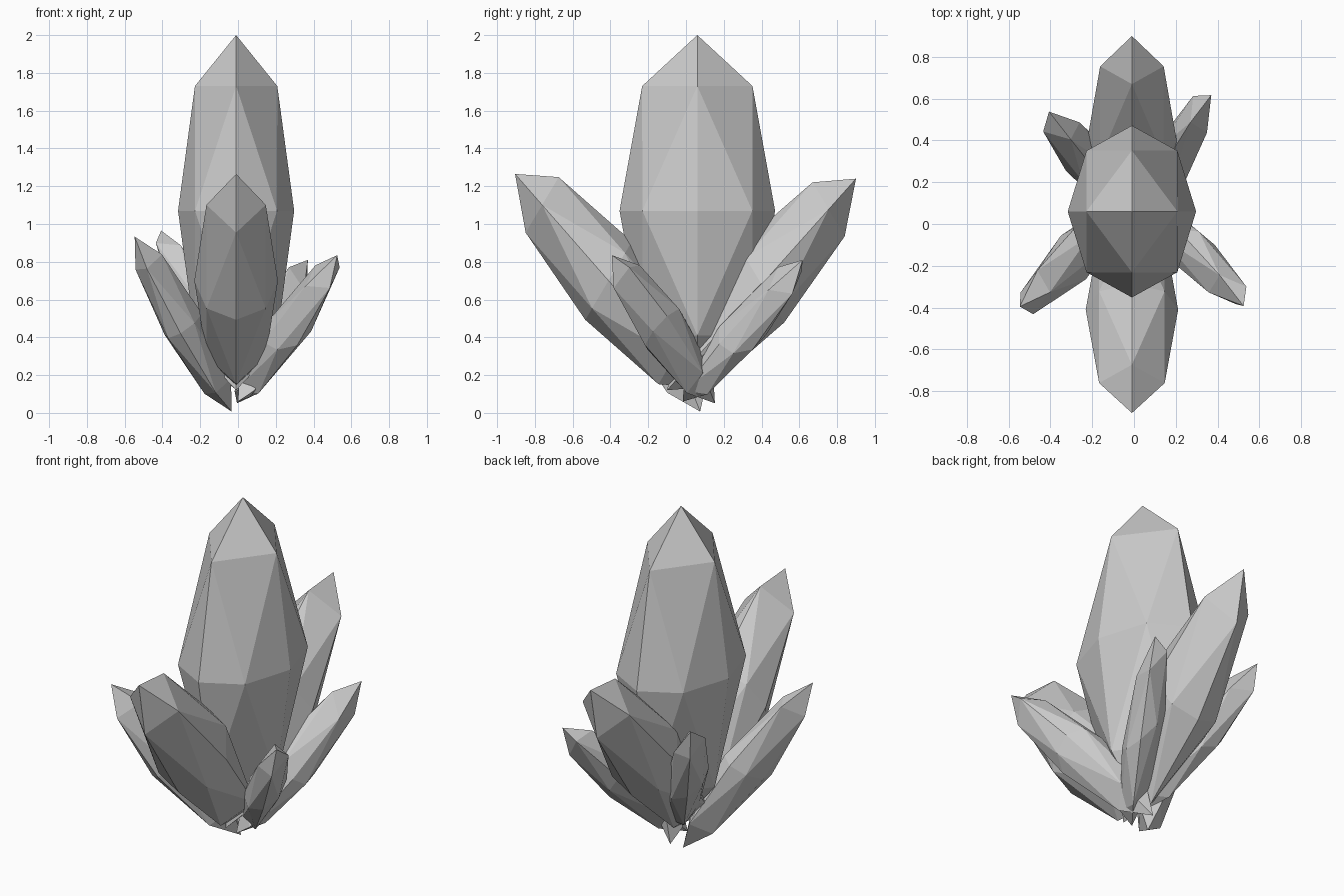
import bpy, bmesh
from math import sin, cos, pi
from mathutils import Vector

cube = bpy.data.objects.get("Cube")
if cube:
    bpy.data.objects.remove(cube, do_unlink=True)

# single crystal colour
grey = bpy.data.materials.new("crystal_grey")
grey.use_nodes = True
colour = (0.6, 0.6, 0.6, 1)
grey.diffuse_color = colour
grey.node_tree.nodes["Principled BSDF"].inputs["Base Color"].default_value = colour

SHOULDER = 0.71   # shoulder height along the half axis
BELLY = 1.41      # girdle radius relative to the shoulder


def crystal(name, centre, axis, side, front):
    """Faceted double-ended crystal: eight-sided girdle, four-sided shoulders, pointed tips."""
    centre, axis, side, front = map(Vector, (centre, axis, side, front))
    bm = bmesh.new()

    def ring(count, height, radius):
        return [bm.verts.new(centre + axis * height
                             + side * radius * cos(2 * pi * i / count)
                             + front * radius * sin(2 * pi * i / count))
                for i in range(count)]

    girdle = ring(8, 0, BELLY)
    for end in (1, -1):
        shoulder = ring(4, end * SHOULDER, 1)
        tip = bm.verts.new(centre + axis * end)
        for i in range(4):
            here, after = shoulder[i], shoulder[(i + 1) % 4]
            corner = girdle[2 * i + 1]
            bm.faces.new((tip, here, after))
            bm.faces.new((here, corner, after))
            bm.faces.new((here, girdle[2 * i], corner))
            bm.faces.new((here, girdle[2 * i - 1], girdle[2 * i]))
    bmesh.ops.recalc_face_normals(bm, faces=bm.faces)
    mesh = bpy.data.meshes.new(name)
    bm.to_mesh(mesh)
    bm.free()
    mesh.materials.append(grey)
    obj = bpy.data.objects.new(name, mesh)
    bpy.context.collection.objects.link(obj)
    return obj


# tall upright crystal
crystal("main_crystal", (-.01, .06, 1.07), (0, 0, .93), (.218, 0, 0), (0, .292, 0))

# large leaning crystals
crystal("front_crystal", (-.01, -.41, .70), (0, -.495, .565), (.157, 0, 0), (0, .0875, .147))
crystal("back_crystal", (-.01, .40, .68), (0, .50, .56), (.152, 0, 0), (0, -.085, .143))

# small leaning crystals
crystal("front_right_crystal", (-.29, -.16, .47), (-.257, -.235, .463),
        (.07, 0, .04), (-.01, -.105, -.035))
crystal("front_left_crystal", (.26, -.12, .443), (.265, -.273, .392),
        (.09, .014, .049), (-.038, .069, .06))
crystal("back_left_crystal", (.185, .30, .435), (.185, .317, .375),
        (-.046, -.038, .07), (-.033, .088, .05))
crystal("back_right_crystal", (-.203, .285, .54), (-.204, .253, .425),
        (-.087, -.022, .058), (.045, -.06, .045))
